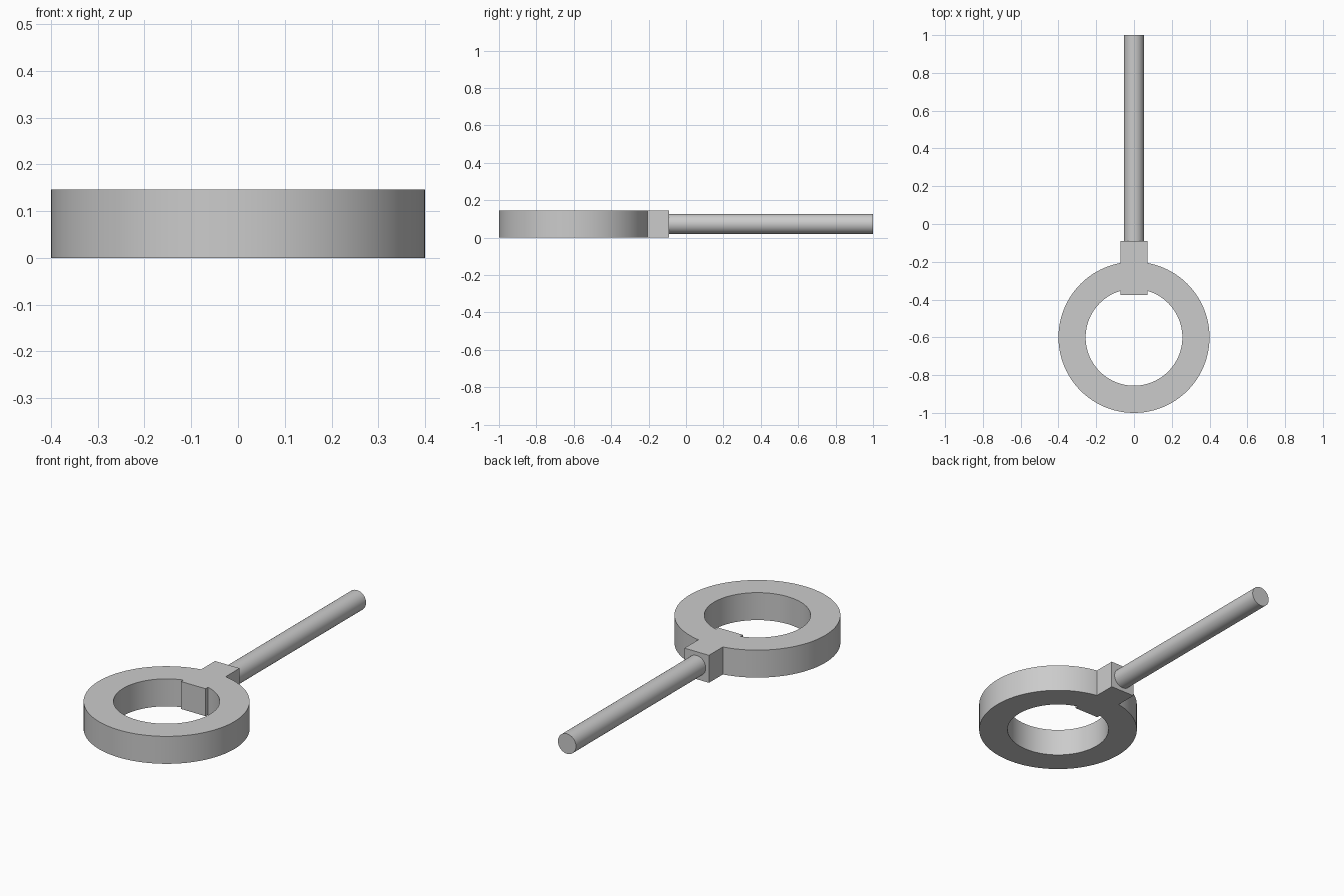
import bpy
import math

cube = bpy.data.objects.get("Cube")
if cube:
    bpy.data.objects.remove(cube, do_unlink=True)

HEIGHT = 0.146
MID = HEIGHT / 2
RING_Y = -0.6

steel = bpy.data.materials.new("plain grey metal")
steel.use_nodes = True
GREY = (0.6, 0.6, 0.6, 1)
steel.diffuse_color = GREY
steel.node_tree.nodes["Principled BSDF"].inputs["Base Color"].default_value = GREY


def finish(name):
    obj = bpy.context.object
    obj.name = obj.data.name = name
    obj.data.materials.clear()
    obj.data.materials.append(steel)
    return obj


def cylinder(name, radius, depth, location, rotation=(0, 0, 0), sides=96):
    bpy.ops.mesh.primitive_cylinder_add(vertices=sides, radius=radius, depth=depth,
                                        location=location, rotation=rotation)
    return finish(name)


def box(name, width, y_min, y_max):
    bpy.ops.mesh.primitive_cube_add(size=1, location=(0, (y_min + y_max) / 2, MID))
    obj = finish(name)
    obj.scale = (width, y_max - y_min, HEIGHT)
    return obj


def combine(target, tool, operation):
    mod = target.modifiers.new(operation.title(), 'BOOLEAN')
    mod.operation, mod.object, mod.solver = operation, tool, 'EXACT'
    bpy.context.view_layer.objects.active = target
    bpy.ops.object.modifier_apply(modifier=mod.name)
    bpy.data.objects.remove(tool, do_unlink=True)


def smooth(obj):
    bpy.ops.object.select_all(action='DESELECT')
    obj.select_set(True)
    bpy.context.view_layer.objects.active = obj
    bpy.ops.object.shade_smooth_by_angle(angle=math.radians(30))


# Flat ring with the socket block running through its rear wall
ring = cylinder("ring_with_socket", 0.4, HEIGHT, (0, RING_Y, MID))
combine(ring, cylinder("bore", 0.256, HEIGHT * 2, (0, RING_Y, MID)), 'DIFFERENCE')
combine(ring, box("socket_block", 0.144, -0.375, -0.09), 'UNION')
smooth(ring)

# Round handle rod, seated in the block
ROD_START, ROD_END = -0.11, 1.0
rod = cylinder("handle_rod", 0.053, ROD_END - ROD_START,
               (0, (ROD_START + ROD_END) / 2, MID), (math.pi / 2, 0, 0), 48)
smooth(rod)
